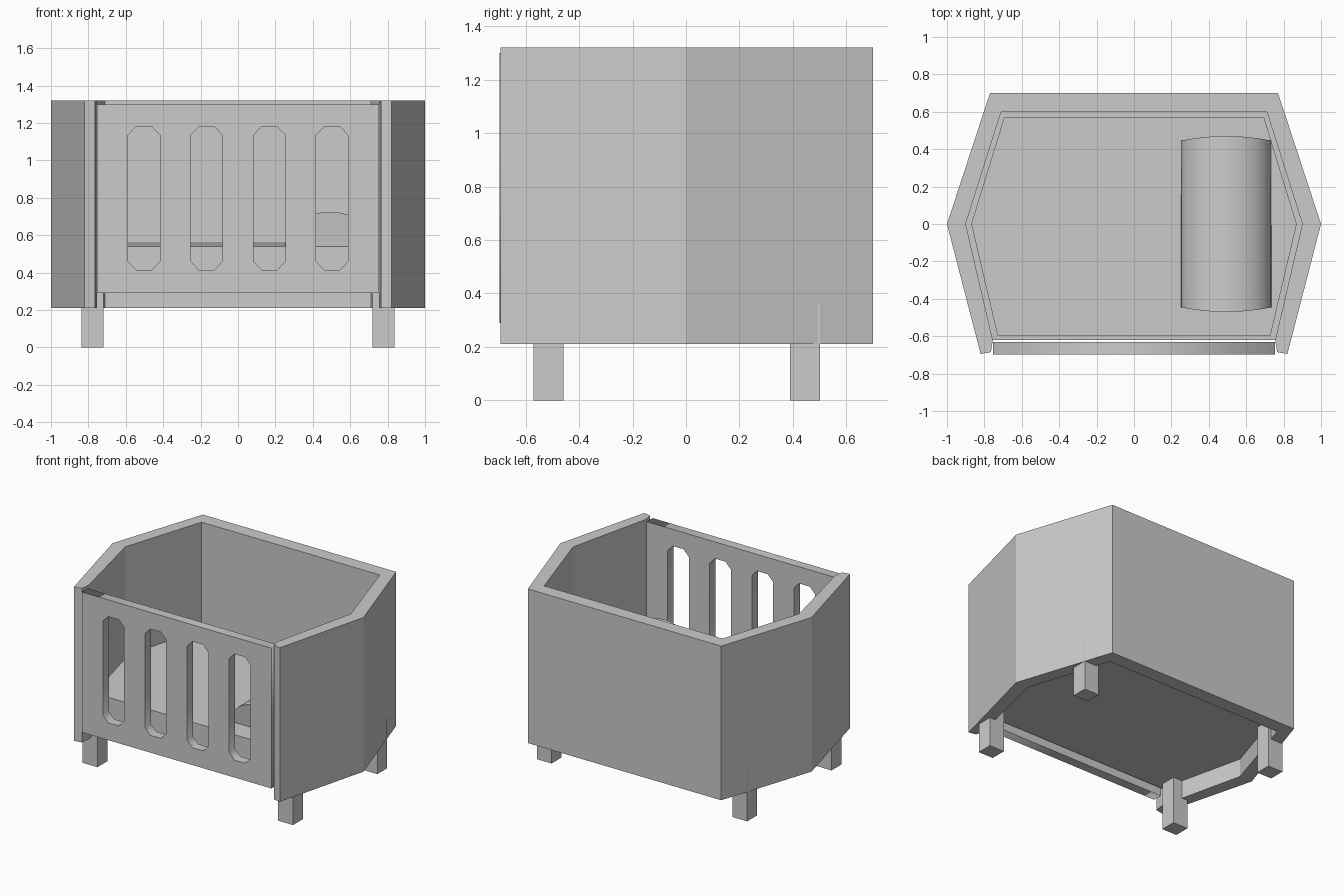
import bpy, bmesh, math
from mathutils import Matrix

if "Cube" in bpy.data.objects:
    bpy.data.objects.remove(bpy.data.objects["Cube"])


def mesh_object(name, bm):
    bmesh.ops.recalc_face_normals(bm, faces=bm.faces)
    me = bpy.data.meshes.new(name)
    bm.to_mesh(me)
    bm.free()
    ob = bpy.data.objects.new(name, me)
    bpy.context.collection.objects.link(ob)
    return ob


def prism(name, outline, z0, z1, top_slope=0.0):
    """Extrude a plan outline upwards; the top may rise along y."""
    bm = bmesh.new()
    face = bm.faces.new([bm.verts.new((x, y, z0)) for x, y in outline])
    ext = bmesh.ops.extrude_face_region(bm, geom=[face])
    for v in ext["geom"]:
        if isinstance(v, bmesh.types.BMVert):
            v.co.z = z1 + top_slope * v.co.y
    return mesh_object(name, bm)


def mirrored(half):
    """Complete a right-hand outline with its left-hand reflection."""
    return half + [(-x, y) for x, y in reversed(half)]


# Surrounding wall, open at the front
outer = [(0.77, 0.70), (1.0, 0.0), (0.82, -0.695)]
inner = [(0.765, -0.685), (0.755, -0.62), (0.90, 0.0), (0.71, 0.60)]
right = outer + inner
bm = bmesh.new()
verts = {}
for s in (1, -1):
    for i, (x, y) in enumerate(right):
        for z in (0.21, 1.32):
            verts[s, i, z] = bm.verts.new((s * x, y, z))
for z in (0.21, 1.32):
    for s in (1, -1):
        for quad in ((0, 1, 5, 6), (1, 2, 4, 5), (2, 3, 4)):
            bm.faces.new([verts[s, i, z] for i in quad])
    bm.faces.new([verts[1, 0, z], verts[1, 6, z], verts[-1, 6, z], verts[-1, 0, z]])
for s in (1, -1):
    for i in range(6):
        bm.faces.new([verts[s, i, 0.21], verts[s, i + 1, 0.21],
                      verts[s, i + 1, 1.32], verts[s, i, 1.32]])
for i in (0, 6):
    bm.faces.new([verts[1, i, 0.21], verts[-1, i, 0.21],
                  verts[-1, i, 1.32], verts[1, i, 1.32]])
mesh_object("wall", bm)

# Front panel with four chamfered slots
curve = bpy.data.curves.new("front_panel_profile", "CURVE")
curve.dimensions = "2D"
curve.fill_mode = "BOTH"
curve.extrude = 0.034


def add_loop(points):
    sp = curve.splines.new("POLY")
    sp.points.add(len(points) - 1)
    for p, (x, z) in zip(sp.points, points):
        p.co = (x, z, 0, 1)
    sp.use_cyclic_u = True


add_loop([(-0.755, 0.29), (0.755, 0.29), (0.755, 1.30), (-0.755, 1.30)])
slot = mirrored([(0.042, 0.415), (0.085, 0.46), (0.085, 1.135), (0.042, 1.18)])
for cx in (-0.503, -0.168, 0.168, 0.503):
    add_loop([(cx + x, z) for x, z in slot])
temp = bpy.data.objects.new("front_panel_profile", curve)
bpy.context.collection.objects.link(temp)
bpy.context.view_layer.update()
graph = bpy.context.evaluated_depsgraph_get()
me = bpy.data.meshes.new_from_object(temp.evaluated_get(graph))
bpy.data.objects.remove(temp)
me.transform(Matrix.Translation((0, -0.664, 0)) @ Matrix.Rotation(math.pi / 2, 4, "X"))
bm = bmesh.new()
bm.from_mesh(me)
bmesh.ops.remove_doubles(bm, verts=bm.verts, dist=0.0001)
mesh_object("front_panel", bm)

# Base board and mattress
prism("base_board", mirrored([(0.71, 0.60), (0.90, 0.0), (0.755, -0.62)]), 0.34, 0.37)
prism("mattress", mirrored([(0.695, 0.57), (0.87, 0.0), (0.73, -0.595)]),
      0.37, 0.5525, 0.021)

# Pillow: a bowed half-round cushion lying along y
bm = bmesh.new()
rings = []
N, M = 16, 8
for j in range(M + 1):
    t = 2 * j / M - 1
    ring = []
    for i in range(N + 1):
        u = -math.cos(math.pi * i / N)
        z = 0.535 + 0.19 * math.sin(math.pi * i / N)
        ring.append(bm.verts.new((0.493 + 0.243 * u, t * (0.445 + 0.025 * (1 - u * u)), z)))
    rings.append(ring)
for a, b in zip(rings, rings[1:]):
    for i in range(N):
        bm.faces.new((a[i], a[i + 1], b[i + 1], b[i]))
    bm.faces.new((a[0], b[0], b[N], a[N]))
bm.faces.new(rings[0])
bm.faces.new(rings[-1])
pillow = mesh_object("pillow", bm)
bpy.context.view_layer.objects.active = pillow
pillow.select_set(True)
bpy.ops.object.shade_smooth_by_angle(angle=math.radians(40))

# Legs
for side, s in (("right", 1), ("left", -1)):
    for end, y in (("front", -0.515), ("back", 0.445)):
        x0, x1 = s * 0.72, s * 0.838
        prism(f"{end}_{side}_leg",
              [(x0, y - 0.056), (x1, y - 0.056), (x1, y + 0.056), (x0, y + 0.056)], 0, 0.36)
